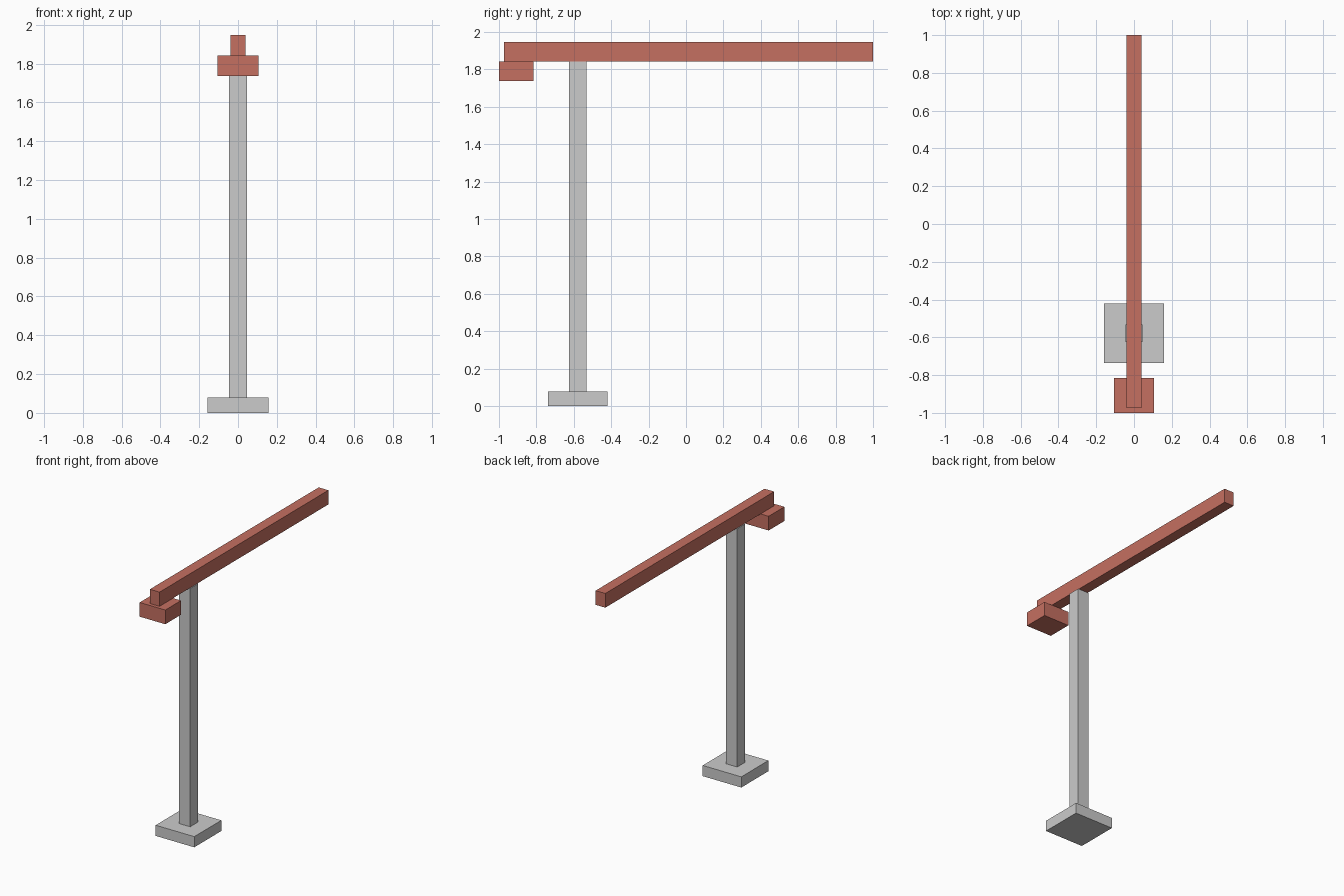
import bpy, bmesh
from mathutils import Vector

if "Cube" in bpy.data.objects:
    bpy.data.objects.remove(bpy.data.objects["Cube"])

red = bpy.data.materials.new("crane_red")
red.diffuse_color = (0.56, 0.16, 0.12, 1)
red.use_nodes = True
red.node_tree.nodes["Principled BSDF"].inputs["Base Color"].default_value = red.diffuse_color


def box(name, low, high, mat=None):
    """Axis-aligned box between two opposite corners."""
    low, high = Vector(low), Vector(high)
    bm = bmesh.new()
    bmesh.ops.create_cube(bm, size=1)
    bmesh.ops.scale(bm, vec=high - low, verts=bm.verts)
    bmesh.ops.translate(bm, vec=(low + high) / 2, verts=bm.verts)
    mesh = bpy.data.meshes.new(name)
    bm.to_mesh(mesh)
    bm.free()
    if mat:
        mesh.materials.append(mat)
    obj = bpy.data.objects.new(name, mesh)
    bpy.context.collection.objects.link(obj)
    return obj


MAST_Y = -0.579   # mast centre line
BASE_TOP = 0.079
MAST_TOP = 1.842

# Foundation block and mast
b, m = 0.158, 0.046
box("base", (-b, MAST_Y - b, 0), (b, MAST_Y + b, BASE_TOP))
box("mast", (-m, MAST_Y - m, BASE_TOP), (m, MAST_Y + m, MAST_TOP))

# Long jib resting on the mast, counterweight hung under its rear end
box("jib", (-0.0395, -0.974, MAST_TOP), (0.0395, 1, 1.947), red)
box("counterweight", (-0.105, -1, 1.737), (0.105, -0.816, MAST_TOP), red)
